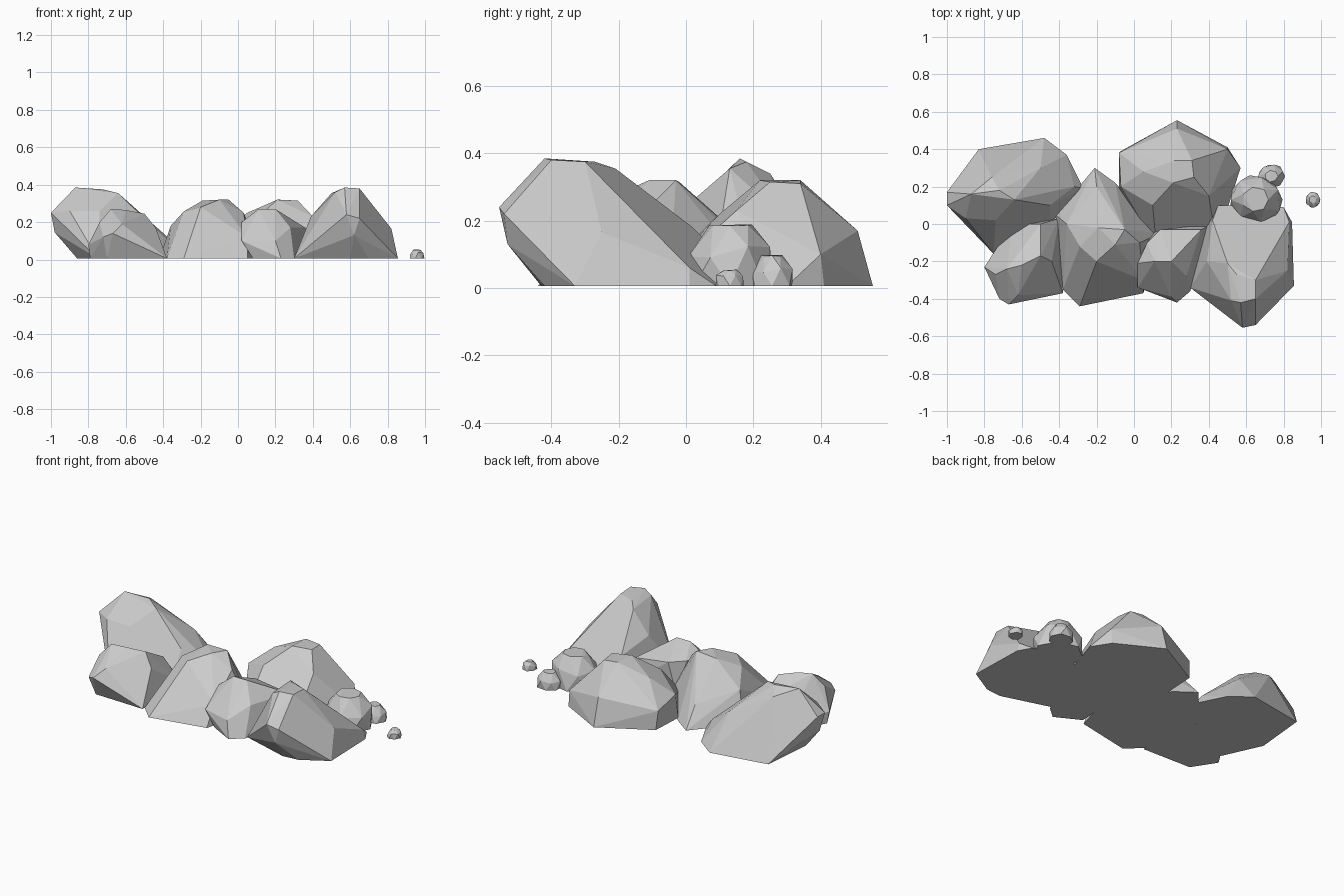
import bpy, bmesh, math, random

random.seed(4)

def rock(name, base, upper):
    """Faceted boulder: hull of a ground outline (x, y) and a few upper corners (x, y, z)."""
    bm = bmesh.new()
    for p in [(x, y, 0.006) for x, y in base] + list(upper):
        bm.verts.new(p)
    bmesh.ops.convex_hull(bm, input=bm.verts[:])
    bmesh.ops.delete(bm, geom=[v for v in bm.verts if not v.link_faces], context='VERTS')
    bmesh.ops.dissolve_limit(bm, angle_limit=math.radians(6), verts=bm.verts[:], edges=bm.edges[:])
    bmesh.ops.recalc_face_normals(bm, faces=bm.faces[:])
    me = bpy.data.meshes.new(name)
    bm.to_mesh(me)
    bm.free()
    ob = bpy.data.objects.new(name, me)
    bpy.context.collection.objects.link(ob)

def pebble(name, x, y, rx, ry, h, n=7):
    """Small stone: wide foot, upright waist, narrower top, slightly irregular."""
    def ring(k, turn):
        out = []
        for i in range(n):
            a = math.tau * (i + turn) / n
            r = k * random.uniform(0.93, 1.03)
            out.append((x + rx * r * math.cos(a), y + ry * r * math.sin(a)))
        return out
    waist = [(px, py, h * random.uniform(0.45, 0.7)) for px, py in ring(0.93, 0.5)]
    top = [(px, py, h * random.uniform(0.93, 1)) for px, py in ring(0.48, 0)]
    rock(name, ring(0.98, 0), waist + top)

# large boulders at the back
rock("back_left_boulder",
     [(-.83, .40), (-.48, .46), (-.36, .37), (-.27, .19), (-.45, .0), (-.75, -.16), (-.86, .08)],
     [(-1, .17, .25), (-1, .10, .25), (-.98, .12, .145), (-.9, .03, .26), (-.74, .02, .26),
      (-.45, .1, .17), (-.87, .16, .385), (-.72, .18, .375), (-.64, .13, .355), (-.76, .25, .34),
      (-.5, .3, .2), (-.32, .2, .07)])
rock("back_boulder",
     [(-.07, .39), (.23, .555), (.5, .41), (.57, .3), (-.08, .19), (.12, -.12), (.44, -.1)],
     [(-.08, .38, .12), (.23, .51, .17), (.5, .40, .1), (-.07, .2, .15), (.05, .28, .25),
      (.1, .1, .22), (.4, .15, .23), (.21, .22, .32), (.32, .25, .315), (.22, .34, .32),
      (.31, .34, .31)])

# centre and front boulders
rock("centre_boulder",
     [(-.21, .30), (-.1, .22), (-.42, .05), (-.38, -.35), (-.29, -.44), (.05, -.37), (.14, -.05)],
     [(-.36, .0, .18), (-.29, -.12, .257), (-.19, -.02, .315), (-.05, -.03, .32), (-.1, -.11, .32),
      (-.2, -.2, .28), (.03, -.1, .25), (.05, -.3, .12), (-.08, -.28, .15), (-.2, .2, .12)])
rock("front_left_boulder",
     [(-.79, -.22), (-.7, -.36), (-.38, -.37), (-.4, .03), (-.65, .0)],
     [(-.80, -.23, .08), (-.72, -.4, .12), (-.67, -.43, .14), (-.62, -.38, .19), (-.74, -.27, .2),
      (-.68, -.24, .27), (-.6, -.22, .265), (-.5, -.17, .245), (-.5, 0, .15), (-.44, -.2, .17)])
rock("front_centre_boulder",
     [(.08, -.34), (.23, -.42), (.3, -.36), (.42, 0), (.1, -.05)],
     [(.02, -.21, .2), (.02, -.34, .1), (.07, -.1, .2), (.2, -.39, .1), (.11, -.2, .27),
      (.2, -.2, .27), (.14, -.03, .2), (.36, -.03, .17), (.28, -.28, .17)])
rock("right_boulder",
     [(.3, -.34), (.6, -.43), (.7, -.42), (.855, -.33), (.845, .01), (.8, .09), (.45, .1), (.36, -.05)],
     [(.58, -.555, .24), (.65, -.54, .22), (.62, -.53, .13), (.52, -.41, .36), (.57, -.42, .385),
      (.65, -.4, .38), (.65, -.3, .375), (.55, -.27, .375), (.5, -.21, .355), (.82, -.25, .165),
      (.39, -.2, .23), (.42, .02, .18), (.45, .1, .1), (.83, .01, .06)])

# small stones trailing off to the right
pebble("small_stone", .65, .13, .15, .14, .19)
pebble("pebble", .735, .256, .075, .066, .1)
pebble("loose_pebble", .956, .13, .041, .045, .055)
